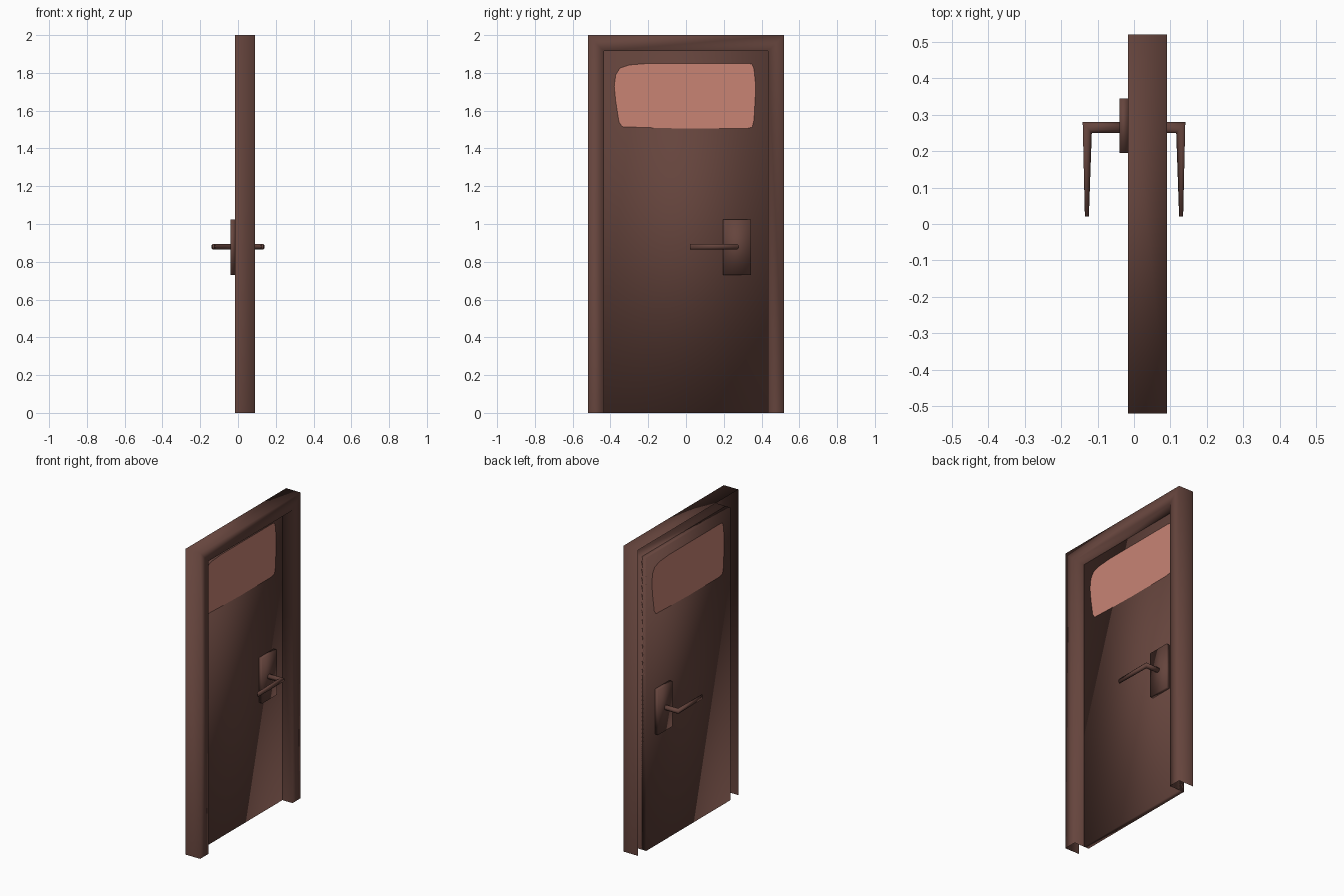
import bpy, math

if "Cube" in bpy.data.objects:
    bpy.data.objects.remove(bpy.data.objects["Cube"])


def material(name, rgb):
    m = bpy.data.materials.new(name)
    m.diffuse_color = (*rgb, 1)
    m.use_nodes = True
    m.node_tree.nodes["Principled BSDF"].inputs["Base Color"].default_value = m.diffuse_color
    return m


BROWN = material("dark_brown", (0.13, 0.058, 0.046))
PINK = material("window_pink", (0.58, 0.23, 0.175))


def mesh_object(name, verts, faces, mat, smooth=True):
    me = bpy.data.meshes.new(name)
    me.from_pydata(verts, [], faces)
    me.materials.append(mat)
    for p in me.polygons:
        p.use_smooth = smooth
    ob = bpy.data.objects.new(name, me)
    bpy.context.collection.objects.link(ob)
    return ob


def loft(name, rings, mat, closed=True, caps=True):
    """Skin a list of equally sized rings of points."""
    n = len(rings[0])
    verts = [p for r in rings for p in r]
    faces = []
    for i in range(len(rings) - 1):
        for j in range(n if closed else n - 1):
            k = (j + 1) % n
            faces.append((i * n + j, i * n + k, (i + 1) * n + k, (i + 1) * n + j))
    if caps:
        faces += [tuple(reversed(range(n))),
                  tuple(range(len(verts) - n, len(verts)))]
    ob = mesh_object(name, verts, faces, mat)
    return ob


def fix_normals(ob):
    import bmesh
    bm = bmesh.new()
    bm.from_mesh(ob.data)
    bmesh.ops.recalc_face_normals(bm, faces=bm.faces)
    bm.to_mesh(ob.data)
    bm.free()


def box(name, x0, x1, y0, y1, z0, z1, mat):
    ring = lambda x: [(x, y0, z0), (x, y1, z0), (x, y1, z1), (x, y0, z1)]
    ob = loft(name, [ring(x0), ring(x1)], mat)
    fix_normals(ob)
    return ob


# Door frame: channel profile, open towards -x, swept up, over and down
OUT, INN, TOP, TOP_IN = 0.52, 0.435, 2.0, 1.915
XB, XF = -0.016, 0.09


def frame_ring(s, base):
    zo, zi = (0, 0) if base else (TOP, TOP_IN)
    return [(XB, s * OUT, zo), (XF, s * OUT, zo), (XF, s * INN, zi), (XB, s * INN, zi)]


loft("door_frame", [frame_ring(1, True), frame_ring(1, False),
                    frame_ring(-1, False), frame_ring(-1, True)],
     BROWN, closed=False, caps=False)

# Make the frame faces point away from the hollow of the channel
me = bpy.data.objects["door_frame"].data
front = max(me.polygons, key=lambda p: p.center.x)
if front.normal.x < 0:
    me.flip_normals()

# Door leaf
LX = 0.017
box("door_leaf", -LX, LX, -INN, INN, 0, TOP_IN, BROWN)

# Window outline (y, z), with uneven rounded corners
outline = [(-0.338, 1.515), (-0.20, 1.51), (0.0, 1.505), (0.32, 1.505), (0.35, 1.512),
           (0.36, 1.55), (0.367, 1.68), (0.367, 1.75), (0.36, 1.82), (0.35, 1.846),
           (0.33, 1.85), (-0.20, 1.85), (-0.30, 1.842), (-0.35, 1.825),
           (-0.372, 1.79), (-0.38, 1.73), (-0.372, 1.65), (-0.355, 1.54)]
sides = (("inner", 1), ("outer", -1))
for label, s in sides:
    # Painted window, turned half round for the other side
    mesh_object("window_" + label, [(s * (LX + 0.0015), s * y, z) for y, z in outline],
                [tuple(range(len(outline)))], PINK, smooth=False)

    # Lock plate
    a, b = sorted((s * LX, s * 0.04))
    box("lock_plate_" + label, a, b, 0.195, 0.345, 0.73, 1.025, BROWN)

    # Lever handle: stem, mitred elbow and tapering lever
    rings = []
    for (xa, ya), (xb, yb) in (((0.03, 0.28), (0.03, 0.25)),
                               ((0.141, 0.28), (0.116, 0.25)),
                               ((0.135, 0.02), (0.124, 0.02))):
        ring = []
        for i in range(8):
            t = math.tau * (i + 0.5) / 8
            c = math.cos(t) / math.cos(math.pi / 8)
            h = math.sin(t) / math.cos(math.pi / 8)
            ring.append((s * ((xa + xb) / 2 + c * (xa - xb) / 2),
                         (ya + yb) / 2 + c * (ya - yb) / 2, 0.88 + 0.015 * h))
        rings.append(ring)
    fix_normals(loft("handle_" + label, rings, BROWN))
